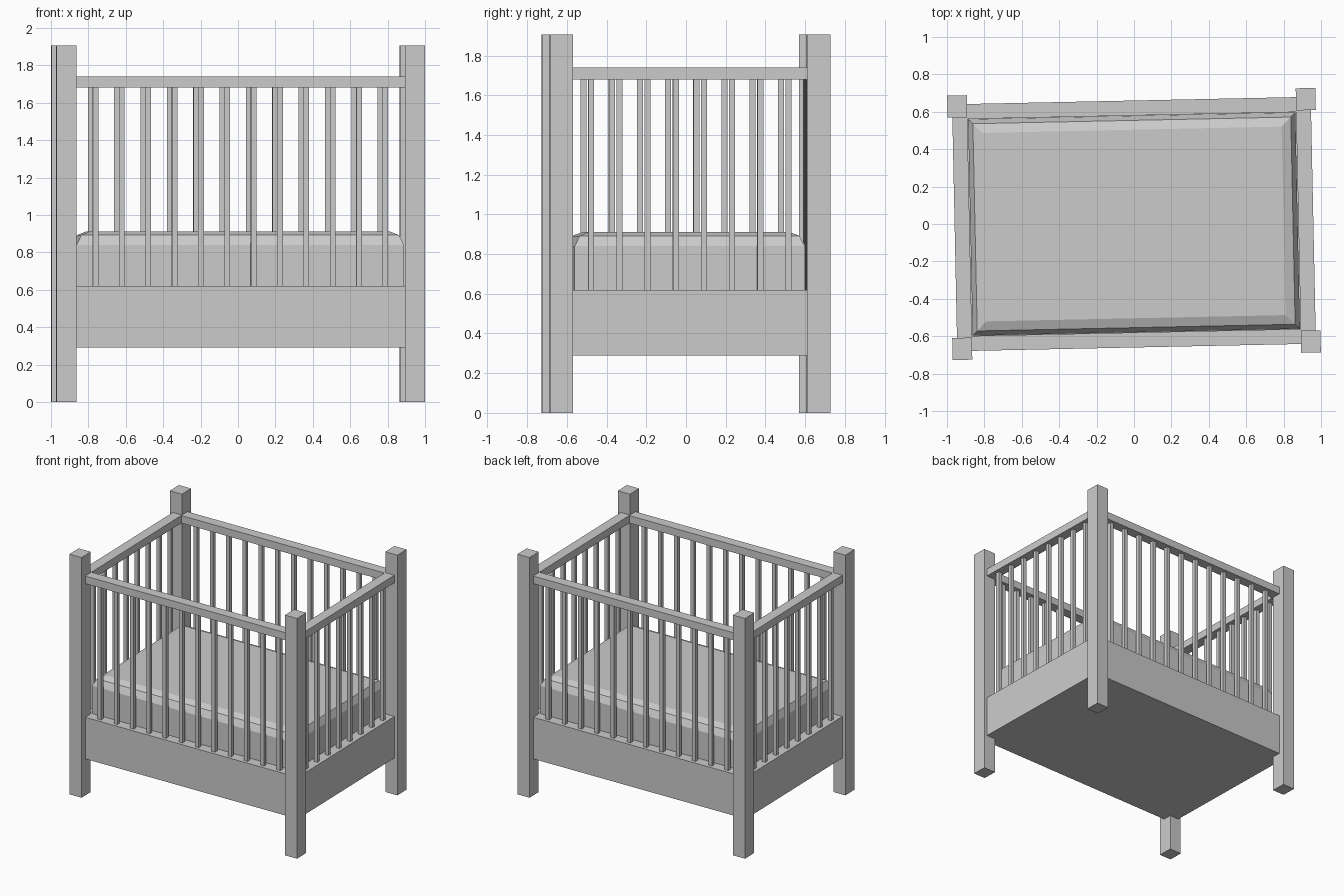
import bpy, bmesh, math
from mathutils import Matrix

if "Cube" in bpy.data.objects:
    bpy.data.objects.remove(bpy.data.objects["Cube"], do_unlink=True)

grey = bpy.data.materials.new("plain grey")
grey.use_nodes = True
colour = (0.6, 0.6, 0.6, 1)
grey.diffuse_color = colour
grey.node_tree.nodes["Principled BSDF"].inputs["Base Color"].default_value = colour

# The whole cot stands turned slightly about the vertical axis
TURN = Matrix.Rotation(0.021, 4, 'Z')
POST_X, POST_Y = 0.932, 0.648
RAIL_X, RAIL_Y, RAIL_W = 0.919, 0.62, 0.08
BASE_LOW, BASE_TOP = 0.29, 0.62
RAIL_LOW, RAIL_TOP = 1.68, 1.74


def finish(name, bm):
    bmesh.ops.recalc_face_normals(bm, faces=bm.faces)
    mesh = bpy.data.meshes.new(name)
    bm.to_mesh(mesh)
    bm.free()
    mesh.materials.append(grey)
    obj = bpy.data.objects.new(name, mesh)
    obj.matrix_world = TURN
    bpy.context.collection.objects.link(obj)
    return obj


def box(name, x, y, low, high, width, depth):
    bm = bmesh.new()
    place = Matrix.Translation((x, y, (low + high) / 2))
    size = Matrix.Diagonal((width, depth, high - low, 1))
    bmesh.ops.create_cube(bm, size=1, matrix=place @ size)
    return finish(name, bm)


# Corner posts
for sy, end in ((-1, "front"), (1, "back")):
    for sx, side in ((-1, "right"), (1, "left")):
        box(f"{end}_{side}_post", sx * POST_X, sy * POST_Y, 0, 1.905, 0.105, 0.118)

# Solid base
box("base", 0, 0, BASE_LOW, BASE_TOP, 2 * RAIL_X + RAIL_W, 2 * RAIL_Y + RAIL_W)

# Long rails with their slats
for s, end in ((-1, "front"), (1, "back")):
    box(f"{end}_rail", 0, s * RAIL_Y, RAIL_LOW, RAIL_TOP, 2 * POST_X - 0.09, RAIL_W)
    for i in range(12):
        x = -0.775 + 1.55 * i / 11
        box(f"{end}_slat_{i + 1}", x, s * RAIL_Y, BASE_TOP, RAIL_LOW, 0.03, 0.03)

# Short rails with their slats
for s, side in ((-1, "right"), (1, "left")):
    box(f"{side}_rail", s * RAIL_X, 0, RAIL_LOW, RAIL_TOP, RAIL_W, 2 * POST_Y - 0.1)
    for i in range(8):
        y = -0.497 + 0.994 * i / 7
        box(f"{side}_slat_{i + 1}", s * RAIL_X, y, BASE_TOP, RAIL_LOW, 0.03, 0.03)

# Mattress: stacked rectangles with a softened top edge (inset, height)
bm = bmesh.new()
rings = []
for inset, z in ((0, BASE_TOP), (0, 0.84), (0.025, 0.892), (0.075, 0.912)):
    hx, hy = 0.875 - inset, 0.579 - inset
    rings.append([bm.verts.new((sx * hx, sy * hy, z))
                  for sx, sy in ((-1, -1), (1, -1), (1, 1), (-1, 1))])
for low, high in zip(rings, rings[1:]):
    for i in range(4):
        j = (i + 1) % 4
        bm.faces.new((low[i], low[j], high[j], high[i]))
bm.faces.new(rings[0])
bm.faces.new(rings[-1])
finish("mattress", bm)
